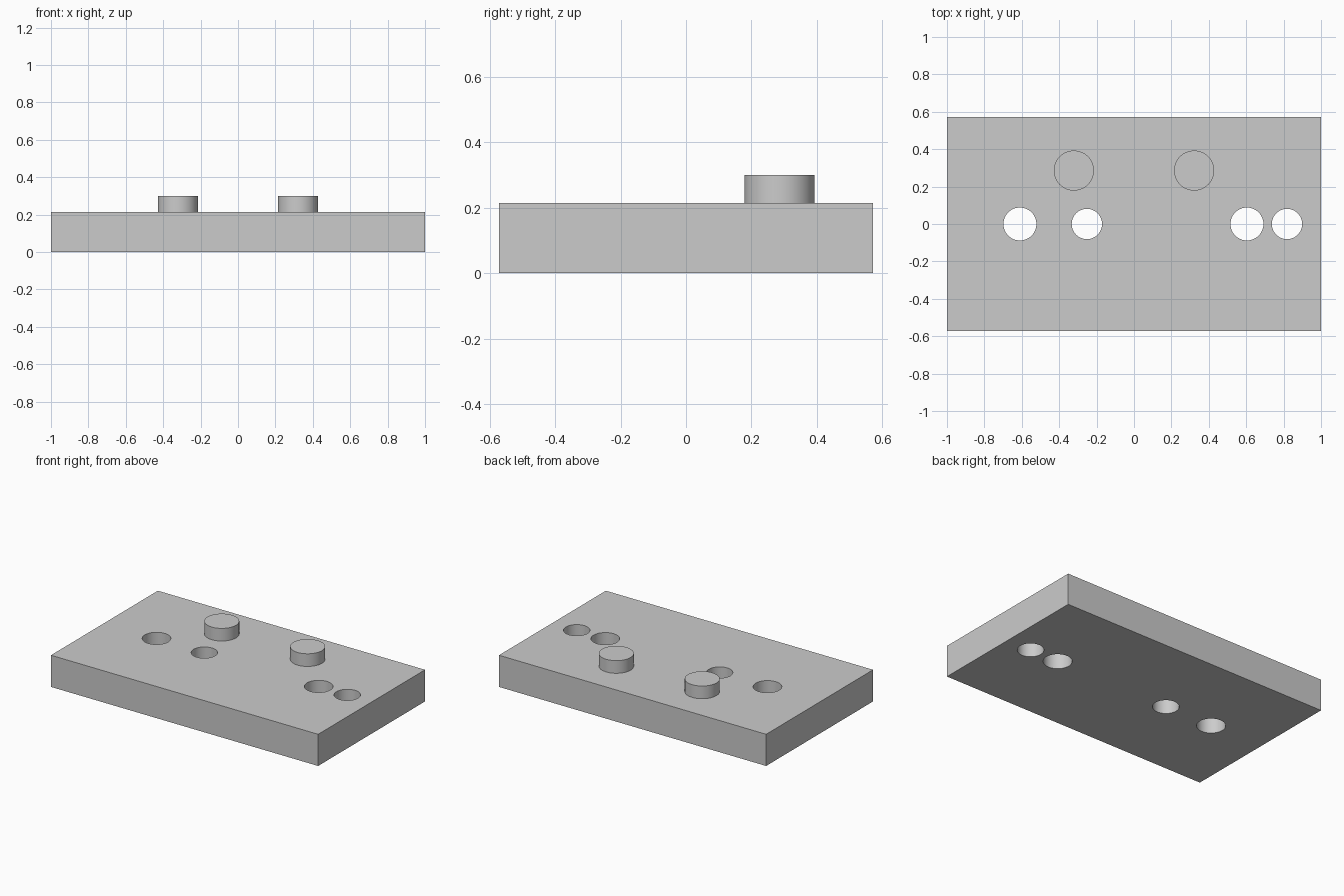
import bpy, math

cube = bpy.data.objects.get("Cube")
if cube:
    bpy.data.objects.remove(cube, do_unlink=True)

U = 1 / 14                      # design unit
THICK, POST_TOP = 3 * U, 0.3

grey = bpy.data.materials.new("light_grey")
grey.use_nodes = True
colour = (0.6, 0.6, 0.6, 1)
grey.diffuse_color = colour
grey.node_tree.nodes["Principled BSDF"].inputs["Base Color"].default_value = colour


def cylinder(name, x, y, r, z0, z1):
    bpy.ops.mesh.primitive_cylinder_add(vertices=64, radius=r, depth=z1 - z0,
                                        location=(x, y, (z0 + z1) / 2))
    ob = bpy.context.object
    ob.name = name
    ob.data.materials.append(grey)
    return ob


def smooth(ob):
    bpy.ops.object.select_all(action='DESELECT')
    ob.select_set(True)
    bpy.context.view_layer.objects.active = ob
    bpy.ops.object.shade_smooth_by_angle(angle=math.radians(30))


# Base plate
bpy.ops.mesh.primitive_cube_add(size=1, location=(0, 0, THICK / 2))
plate = bpy.context.object
plate.name = "base_plate"
plate.scale = (2, 16 * U, THICK)
bpy.ops.object.transform_apply(location=True, rotation=False, scale=True)
plate.data.materials.append(grey)

# Through holes: two wide and two slightly narrower
for x, r in ((-0.61, 0.088), (-0.252, 0.081), (0.604, 0.088), (0.818, 0.081)):
    cutter = cylinder("hole_cutter", x, 0, r, -0.1, THICK + 0.1)
    cutter.hide_render = True
    bpy.context.view_layer.objects.active = plate
    mod = plate.modifiers.new("hole", 'BOOLEAN')
    mod.operation = 'DIFFERENCE'
    mod.solver = 'EXACT'
    mod.object = cutter
    bpy.ops.object.modifier_apply(modifier=mod.name)
    bpy.data.objects.remove(cutter, do_unlink=True)
smooth(plate)

# Round posts standing on the plate
for name, side in (("left_post", 1), ("right_post", -1)):
    smooth(cylinder(name, side * 4.5 * U, 4 * U, 1.5 * U, THICK, POST_TOP))
